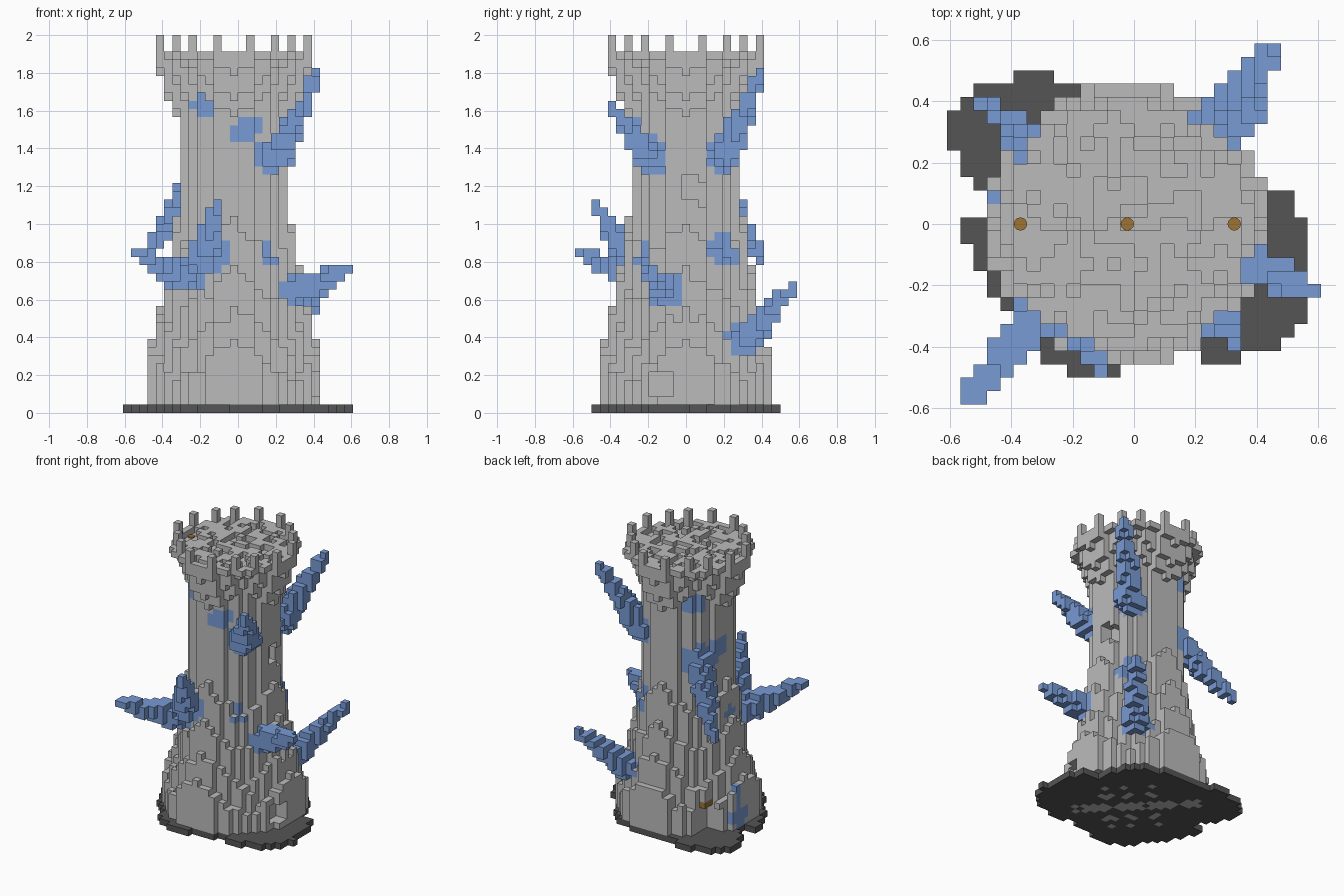
import bpy
import bmesh
import math
import random
from mathutils import Vector

random.seed(4)
S = 2 / 46                      # block size
ORIGIN = Vector((-14 * S, -13.5 * S, 0))
MID = 13                        # column of the tower axis

if "Cube" in bpy.data.objects:
    bpy.data.objects.remove(bpy.data.objects["Cube"])


def material(name, rgb):
    mat = bpy.data.materials.new(name)
    mat.use_nodes = True
    mat.diffuse_color = (*rgb, 1)
    mat.node_tree.nodes["Principled BSDF"].inputs["Base Color"].default_value = (*rgb, 1)
    return mat


STONE = material("grey stone", (0.5, 0.5, 0.5))
ROCK = material("dark rock", (0.09, 0.09, 0.09))
CRYSTAL = material("blue crystal", (0.19, 0.325, 0.66))
AMBER = material("amber", (0.34, 0.175, 0.035))

AXES = [Vector(v) for v in ((1, 0, 0), (0, 1, 0), (0, 0, 1))]


def build_blocks(name, cells, mats, paint=lambda cell, normal: 0):
    """Skin a set of block coordinates, keeping only the outer faces."""
    bm = bmesh.new()
    verts = {}

    def vert(p):
        key = tuple(round(c) for c in p)
        if key not in verts:
            verts[key] = bm.verts.new(ORIGIN + Vector(key) * S)
        return verts[key]

    for cell in sorted(cells):
        base = Vector(cell)
        for a in range(3):
            u, v = AXES[(a + 1) % 3], AXES[(a + 2) % 3]
            for side in (0, 1):
                normal = AXES[a] * (2 * side - 1)
                if tuple(int(c) for c in base + normal) in cells:
                    continue
                p = base + AXES[a] * side
                loop = [p, p + u, p + u + v, p + v]
                if not side:
                    loop.reverse()
                face = bm.faces.new([vert(q) for q in loop])
                face.material_index = paint(cell, normal)
    mesh = bpy.data.meshes.new(name)
    bm.to_mesh(mesh)
    bm.free()
    for mat in mats:
        mesh.materials.append(mat)
    obj = bpy.data.objects.new(name, mesh)
    bpy.context.collection.objects.link(obj)


def to_cell(point):
    return (Vector(point) - ORIGIN) / S - Vector((0.5, 0.5, 0.5))


def box(xs, ys, zs):
    return {(i, j, k) for i in range(*xs) for j in range(*ys) for k in range(*zs)}


# Irregular rock slab: first and last block of each row, front to back
ROWS = [(9, 12), (7, 21), (6, 24), (6, 25), (5, 26), (4, 26), (3, 27), (3, 26),
        (2, 26), (2, 26), (1, 26), (1, 26), (3, 25), (3, 25), (2, 22), (1, 22),
        (1, 22), (0, 21), (0, 21), (0, 20), (1, 19), (2, 16), (5, 7)]
slab = {(i, j + 2, 0) for j, (a, b) in enumerate(ROWS) for i in range(a, b + 1)}
slab -= box((17, 19), (3, 4), (0, 1))


def paint_slab(cell, normal):
    """Stone streaks under the slab."""
    along, across = cell[0] - cell[1], cell[0] + cell[1] - 2 * MID
    streak = abs(across) < 2 and abs(along) < 14 and math.sin(along * 0.9) > -0.8
    spots = abs(across) in (4, 5, 8) and abs(along) < 8 and math.sin(along * 1.3) > 0.1
    return int(normal.z < -0.5 and (streak or spots))


build_blocks("rock_slab", slab, [ROCK, STONE], paint_slab)

# Tower: round shaft, stepped buttress skirt below, flared crown above
RINGS = [6.5, 7.3, 8.3, 9.25, 10.5]
SKIRT_TOP = [24, 18, 13, 9]
CROWN_BOTTOM = [36, 38, 41]
MERLONS = {(9, 2), (2, 9), (7, 5), (5, 7)}
tower = set()
for i in range(2, 25):
    for j in range(2, 25):
        x, y = i - MID, j - MID
        d = math.hypot(x, y)
        if d > RINGS[-1] or abs(x) + abs(y) > 14:
            continue
        ring = sum(d > r for r in RINGS)
        # buttresses peak on the four sides and step down to the diagonals
        turn = math.degrees(math.atan2(y, x)) / 90
        zig = 2 * abs(turn - round(turn))
        if ring == 0:
            spans = [(1, 43)]
        else:
            top = SKIRT_TOP[ring - 1] - round(5 * zig) + random.choice((0, 0, 0, 0, -1))
            spans = [(1, top)]
            if ring < 4:
                spans.append((CROWN_BOTTOM[ring - 1] + round(4 * zig), 43))
        for low, high in spans:
            tower |= box((i, i + 1), (j, j + 1), (low, high))
        # uneven roof, parapet and merlons
        if ring == 3 or (ring < 3 and random.random() < 0.55):
            tower.add((i, j, 43))
        if (abs(x), abs(y)) in MERLONS:
            tower |= box((i, i + 1), (j, j + 1), (43, 46))

# Lamp sockets in the roof
LAMPS = [(MID - 8, MID), (MID, MID), (MID + 8, MID)]
tower -= {(i, j, 43) for i, j in LAMPS}

# Side doorway with a post
tower -= box((22, 24), (9, 12), (2, 5))
tower |= box((22, 24), (10, 11), (5, 7))
# Back-corner doorway under an amber lintel
tower -= box((3, 7), (18, 21), (1, 5))
# Stepped slit window
tower -= box((18, 20), (13, 15), (26, 29)) | box((18, 20), (15, 16), (25, 28))

# Crystal shards: root and tip of each
SHARDS = [
    ((0.21, 0.21, 1.36), (0.41, 0.39, 1.79)),
    ((0.20, -0.20, 1.36), (0.33, -0.39, 1.61)),
    ((0.30, -0.11, 0.65), (0.58, -0.21, 0.76)),
    ((0.25, 0.32, 0.39), (0.46, 0.57, 0.68)),
    ((-0.29, -0.28, 0.72), (-0.54, -0.57, 0.85)),
    ((-0.19, -0.30, 0.82), (-0.11, -0.48, 1.11)),
    ((-0.22, 0.17, 1.22), (-0.50, 0.40, 0.80)),
]


def shard_cells(root, tip):
    """Blocks along a line that tapers from root to tip."""
    a, b = to_cell(root), to_cell(tip)
    cells = set()
    for step in range(41):
        t = step / 40
        c = a.lerp(b, t)
        r = 2.0 - 1.3 * t
        n = [range(math.floor(v - r), math.ceil(v + r) + 1) for v in c]
        cells.update((i, j, k) for i in n[0] for j in n[1] for k in n[2]
                     if (Vector((i, j, k)) - c).length <= r)
    return cells


for number, (root, tip) in enumerate(SHARDS):
    build_blocks(f"crystal_shard_{number + 1}", shard_cells(root, tip) - tower, [CRYSTAL])

# Crystal veins on the stone: round each root and at a few other spots
VEINS = [(to_cell(root), 2.5) for root, _ in SHARDS]
VEINS += [(to_cell(p), r) for p, r in (
    ((-0.20, -0.22, 1.63), 1.7), ((0.02, -0.28, 1.49), 1.6), ((0.10, -0.28, 1.52), 1.6),
    ((-0.09, -0.33, 0.85), 1.4), ((0.19, -0.25, 0.85), 1.5), ((0.24, -0.27, 0.66), 1.6),
    ((0.23, 0.23, 0.87), 2.6), ((-0.20, 0.20, 1.62), 1.7), ((-0.28, 0.05, 1.28), 1.8),
    ((-0.29, 0.0, 0.80), 1.4), ((-0.46, 0.07, 0.12), 1.8))]


def paint_tower(cell, normal):
    if cell[2] == 5 and cell[0] in (5, 6) and 17 < cell[1] < 21 and normal.z < 0.5:
        return 2
    near = any((Vector(cell) - v).length < r for v, r in VEINS)
    return int(near and abs(normal.z) < 0.5 or cell[:2] == (3, 15))


build_blocks("stone_tower", tower, [STONE, CRYSTAL, AMBER], paint_tower)

# Round amber lamps set in the roof sockets
for number, (i, j) in enumerate(LAMPS):
    bpy.ops.mesh.primitive_cylinder_add(
        vertices=12, radius=S / 2, depth=0.008,
        location=ORIGIN + Vector((i + 0.5, j + 0.5, 43)) * S + Vector((0, 0, 0.004)))
    lamp = bpy.context.object
    lamp.name = f"roof_lamp_{number + 1}"
    lamp.data.materials.append(AMBER)
